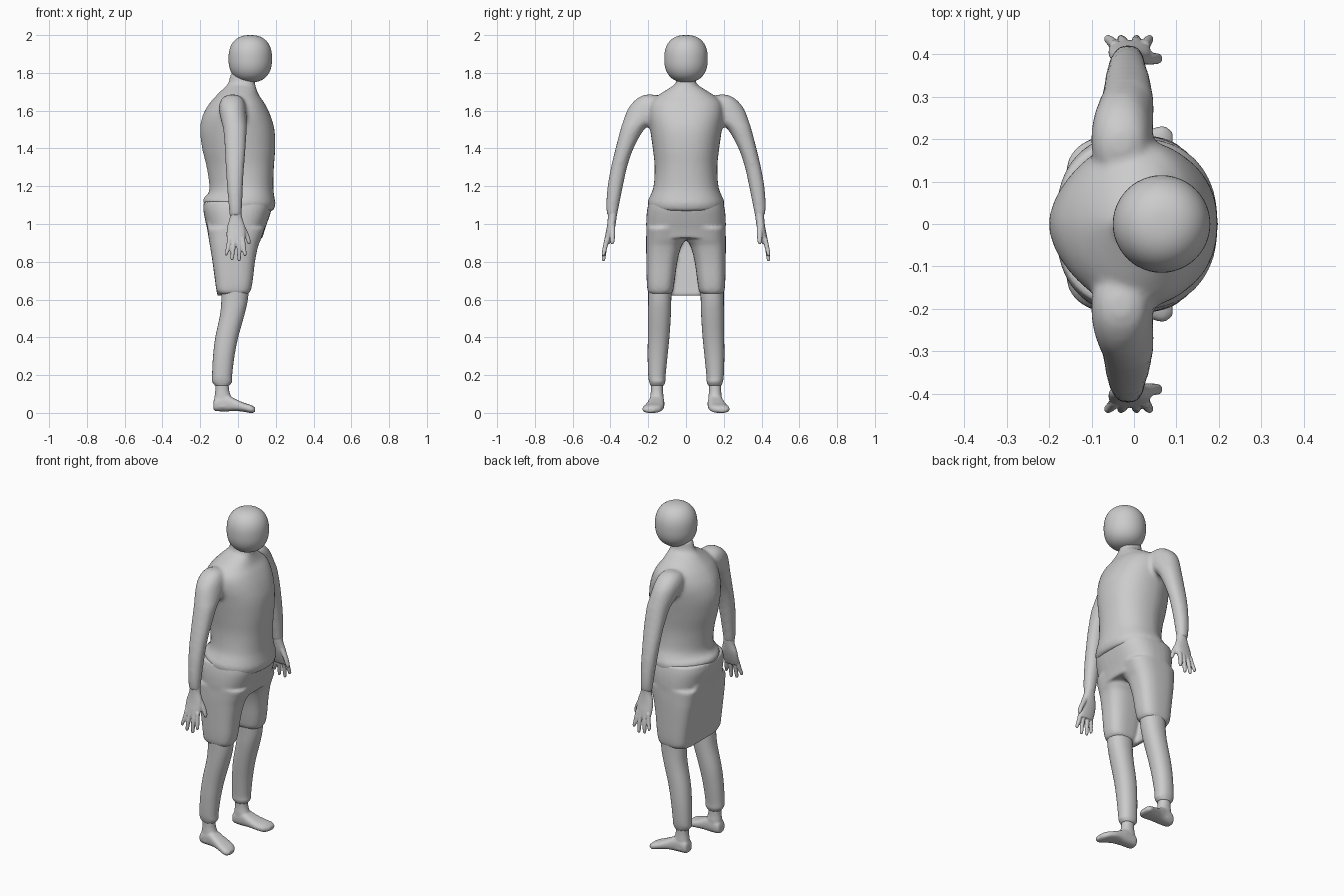
import bpy, bmesh, math
from mathutils import Vector

SEG = 40


def spow(v, p):
    return math.copysign(abs(v) ** p, v)


def smooth_rings(rings, steps=5):
    """Catmull-Rom resampling of a short list of rings."""
    out = []
    n = len(rings)
    for i in range(n - 1):
        a, b, c, d = (rings[min(max(i + k, 0), n - 1)] for k in (-1, 0, 1, 2))
        for s in range(steps):
            t = s / steps
            out.append([0.5 * (2 * q + (r - p) * t + (2 * p - 5 * q + 4 * r - w) * t * t
                               + (3 * q - p - 3 * r + w) * t ** 3)
                        for p, q, r, w in zip(a, b, c, d)])
    return out + [list(rings[-1])]


def loft(bm, rings, front=2.2, back=2.2, axis='Z', side=1):
    """Skin of superellipse rings (position, a0, a1, b0, b1) along an axis."""
    loops = []
    for pos, a0, a1, b0, b1 in smooth_rings(rings):
        loop = []
        for k in range(SEG):
            t = 2 * math.pi * k / SEG
            c, s = math.cos(t), math.sin(t)
            e = 2 / (front if c > 0 else back)
            a = (a0 + a1) / 2 + (a1 - a0) / 2 * spow(c, e)
            b = (b0 + b1) / 2 + (b1 - b0) / 2 * spow(s, e)
            co = (a, b * side, pos) if axis == 'Z' else (pos, a * side, b)
            loop.append(bm.verts.new(co))
        loops.append(loop)
    for u, v in zip(loops, loops[1:]):
        for k in range(SEG):
            j = (k + 1) % SEG
            bm.faces.new((u[k], u[j], v[j], v[k]))
    bm.faces.new(loops[0])
    bm.faces.new(loops[-1])


def finish(bm, name, voxel=None, iterations=3):
    bmesh.ops.recalc_face_normals(bm, faces=bm.faces)
    for f in bm.faces:
        f.smooth = True
    me = bpy.data.meshes.new(name)
    bm.to_mesh(me)
    bm.free()
    ob = bpy.data.objects.new(name, me)
    bpy.context.collection.objects.link(ob)
    if voxel:
        m = ob.modifiers.new("fuse", 'REMESH')
        m.mode = 'VOXEL'
        m.voxel_size = voxel
        m.use_smooth_shade = True
        m = ob.modifiers.new("soften", 'SMOOTH')
        m.factor = 0.5
        m.iterations = iterations
    return ob


# Head: slightly squared ball
bm = bmesh.new()
bmesh.ops.create_uvsphere(bm, u_segments=48, v_segments=32, radius=1)
for v in bm.verts:
    h = math.hypot(v.co.x, v.co.y)
    k = (h ** 2.4 + abs(v.co.z) ** 2.4) ** (-1 / 2.4)
    v.co = Vector((0.065 + v.co.x * k * 0.115, v.co.y * k * 0.115, 1.875 + v.co.z * k * 0.125))
finish(bm, "head")

# Torso with neck, hem and both arms fused together
bm = bmesh.new()
loft(bm, [(1.085, -.185, .185, -.2, .2), (1.12, -.185, .198, -.203, .203),
          (1.15, -.16, .193, -.19, .19), (1.2, -.152, .187, -.172, .172),
          (1.3, -.166, .19, -.166, .166), (1.4, -.19, .197, -.176, .176),
          (1.5, -.201, .193, -.19, .19), (1.58, -.185, .17, -.2, .2),
          (1.64, -.15, .14, -.19, .19), (1.68, -.115, .112, -.15, .15),
          (1.72, -.075, .096, -.088, .088), (1.745, -.052, .09, -.055, .055),
          (1.8, -.04, .085, -.05, .05)], front=2.3, back=1.75)
for v in bm.verts:
    v.co.z -= 0.1 * v.co.x * min(max((1.2 - v.co.z) / 0.1, 0), 1)
ARM = [(1.685, -.05, -.01, .17, .215), (1.67, -.08, .02, .13, .25), (1.64, -.097, .036, .1, .285),
       (1.6, -.1, .043, .1, .312), (1.54, -.088, .046, .17, .334), (1.5, -.078, .046, .222, .347),
       (1.4, -.07, .04, .278, .373), (1.3, -.065, .032, .312, .397), (1.2, -.058, .026, .334, .415),
       (1.1, -.05, .022, .354, .422), (1.04, -.044, .02, .366, .417)]
for s in (1, -1):
    loft(bm, ARM, side=s)
finish(bm, "torso_and_arms", 0.011, 5)

# Hands: palm, four fingers and thumb
FINGERS = [(-.045, -.062, .832), (-.021, -.031, .808), (.004, .006, .803), (.026, .037, .83)]
for s, label in ((1, "left"), (-1, "right")):
    bm = bmesh.new()
    loft(bm, [(1.07, -.04, .016, .364, .414), (1.03, -.044, .023, .368, .414),
              (.98, -.058, .038, .376, .42), (.93, -.06, .039, .39, .43),
              (.895, -.055, .034, .404, .434)], side=s)
    for x0, x1, z1 in FINGERS:
        xm = (x0 + x1) / 2
        loft(bm, [(.925, x0 - .011, x0 + .011, .405, .431),
                  (.87, xm - .011, xm + .011, .418, .442),
                  (z1 + .012, x1 - .009, x1 + .009, .427, .446),
                  (z1, x1 - .005, x1 + .005, .431, .443)], side=s)
    loft(bm, [(1.0, .0, .03, .376, .405), (.95, .028, .055, .376, .404),
              (.91, .045, .067, .378, .402), (.893, .053, .064, .384, .397)], side=s)
    finish(bm, label + "_hand", 0.0045, 2)

# Shorts: hips, two legs and the panel hanging across the back
bm = bmesh.new()
loft(bm, [(1.12, -.18, .18, -.196, .196), (1.08, -.184, .178, -.205, .205),
          (1.03, -.176, .163, -.21, .21), (.97, -.163, .142, -.21, .21),
          (.925, -.156, .13, -.2, .2)], front=2.7, back=2.5)
for s in (1, -1):
    loft(bm, [(.98, -.162, .143, .0, .21), (.92, -.155, .122, .002, .211), (.88, -.148, .106, .025, .211),
              (.8, -.135, .09, .046, .21), (.7, -.121, .078, .06, .208),
              (.65, -.114, .068, .068, .204), (.63, -.1, .055, .08, .196)],
         front=2.7, back=2.7, side=s)
loft(bm, [(1.0, -.164, -.125, -.13, .13), (.8, -.135, -.104, -.15, .15),
          (.66, -.116, -.088, -.155, .155), (.62, -.108, -.082, -.15, .15)], front=5, back=5)
finish(bm, "shorts", 0.009, 4)

# Lower legs and feet
for s, label in ((1, "left"), (-1, "right")):
    bm = bmesh.new()
    loft(bm, [(.7, -.085, .06, .075, .2), (.6, -.088, .052, .078, .2), (.52, -.095, .034, .08, .201),
              (.4, -.12, .001, .088, .202), (.3, -.132, -.019, .098, .203),
              (.2, -.137, -.031, .108, .2), (.165, -.136, -.032, .11, .195),
              (.145, -.122, -.045, .118, .188)], side=s)
    finish(bm, label + "_lower_leg")
    bm = bmesh.new()
    loft(bm, [(.18, -.12, -.05, .122, .186), (.12, -.12, -.047, .122, .186),
              (.08, -.125, -.036, .118, .19), (.03, -.125, -.03, .118, .195)], side=s)
    loft(bm, [(-.131, .135, .175, .02, .055), (-.118, .12, .19, .01, .082),
              (-.06, .115, .196, .008, .095), (-.015, .115, .206, .01, .074),
              (.03, .118, .221, .006, .054), (.07, .134, .231, -.001, .041),
              (.091, .165, .216, .006, .027)], front=2.6, back=2.6, axis='X', side=s)
    finish(bm, label + "_foot", 0.006, 3)
